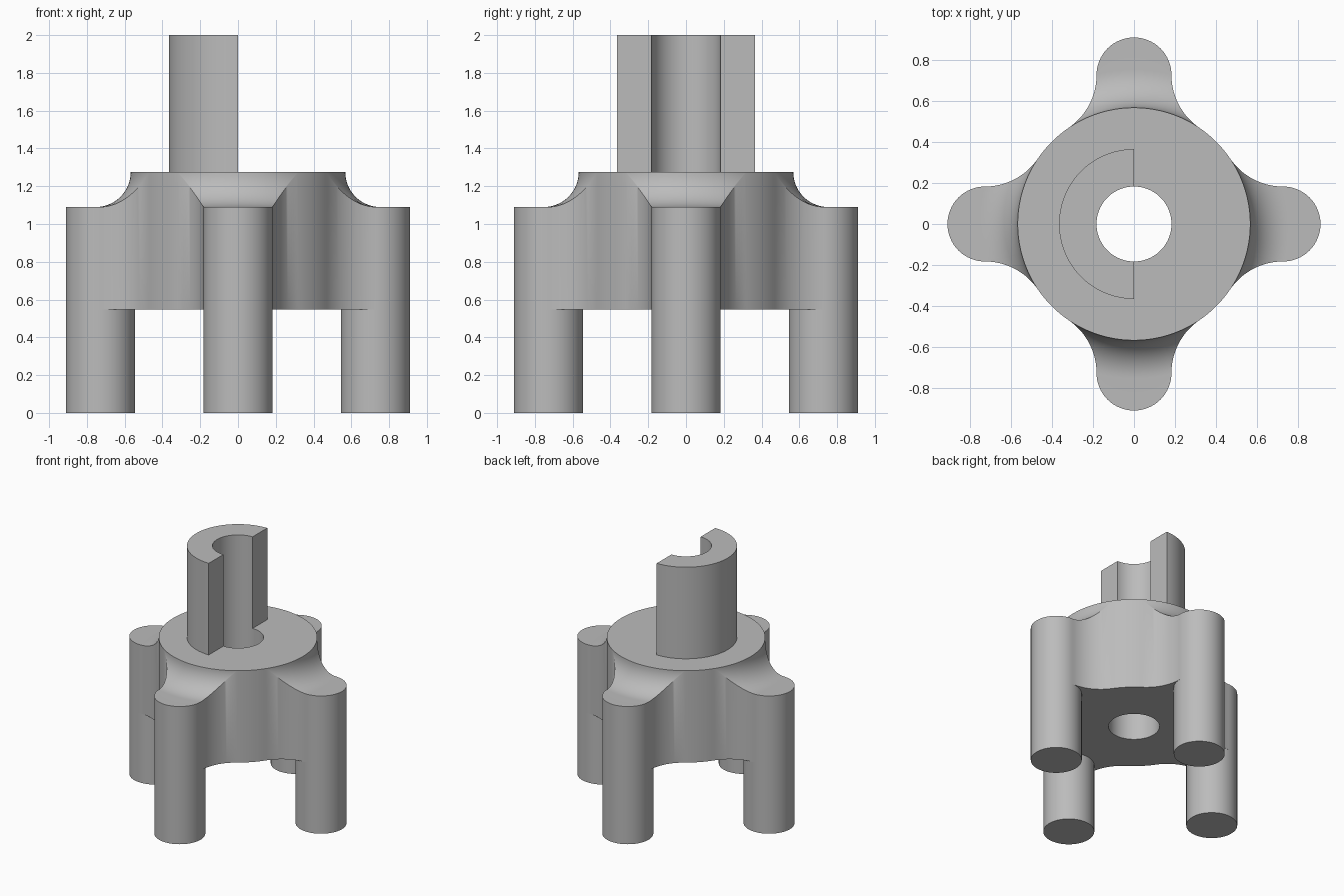
import bpy, bmesh
from math import pi, sin, cos, sqrt, atan2, acos, hypot

cube = bpy.data.objects.get("Cube")
if cube:
    bpy.data.objects.remove(cube, do_unlink=True)

BORE, HUB, LEG, REACH = 0.183, 0.568, 0.183, 0.728
BASE, SHOULDER, DECK, TOP = 0.548, 1.09, 1.275, 2.0
COVE = DECK - SHOULDER

grey = bpy.data.materials.new("plain grey")
grey.use_nodes = True
grey.diffuse_color = (0.5, 0.5, 0.5, 1)
grey.node_tree.nodes["Principled BSDF"].inputs["Base Color"].default_value = (0.5, 0.5, 0.5, 1)


def finish(bm, name):
    bmesh.ops.remove_doubles(bm, verts=bm.verts, dist=0.0002)
    bmesh.ops.recalc_face_normals(bm, faces=bm.faces)
    mesh = bpy.data.meshes.new(name)
    bm.to_mesh(mesh)
    bm.free()
    mesh.materials.append(grey)
    obj = bpy.data.objects.new(name, mesh)
    bpy.context.collection.objects.link(obj)
    bpy.ops.object.select_all(action='DESELECT')
    obj.select_set(True)
    bpy.context.view_layer.objects.active = obj
    bpy.ops.object.shade_smooth_by_angle(angle=pi / 6)
    return obj


def loft(bm, columns, closed):
    """Skin a series of closed cross-sections, capping the ends if open."""
    rows = [[bm.verts.new(p) for p in col] for col in columns]
    pairs = list(zip(rows, rows[1:]))
    if closed:
        pairs.append((rows[-1], rows[0]))
    else:
        bm.faces.new(rows[0])
        bm.faces.new(rows[-1])
    for a, b in pairs:
        for i in range(len(a)):
            j = (i + 1) % len(a)
            bm.faces.new((a[i], a[j], b[j], b[i]))


def arc(cx, cy, r, start, end, n):
    return [(cx + r * cos(start + (end - start) * i / n),
             cy + r * sin(start + (end - start) * i / n)) for i in range(n)]


# Body outline: rounded lobe, blend into hub, hub arc, blend into next lobe
blend = (REACH**2 + LEG**2 - HUB**2) / (2 * (HUB - LEG))
bx, by = REACH, LEG + blend
lean = atan2(by, bx)
quarter = arc(REACH, 0, LEG, -pi / 2, pi / 2, 32)
quarter += arc(bx, by, blend, -pi / 2, lean - pi, 20)
quarter += arc(0, 0, HUB, lean, pi / 2 - lean, 10)
quarter += arc(by, bx, blend, -pi / 2 - lean, -pi, 20)
outline = [(x * cos(k * pi / 2) - y * sin(k * pi / 2),
            x * sin(k * pi / 2) + y * cos(k * pi / 2))
           for k in range(4) for x, y in quarter]


# Body: each radial section has a bore wall, flat deck, cove and outer wall
def body_section(x, y):
    edge = hypot(x, y)
    sweep = acos(max(0, min(1, (HUB + COVE - edge) / COVE)))
    section = [(BORE, BASE), (BORE, DECK)]
    for i in range(15):
        t = sweep * i / 14
        section.append((HUB + COVE * (1 - cos(t)), DECK - COVE * sin(t)))
    section += [(edge, section[-1][1]), (edge, BASE)]
    return [(x / edge * r, y / edge * r, z) for r, z in section]


bm = bmesh.new()
loft(bm, [body_section(x, y) for x, y in outline], True)
finish(bm, "body")

# Four round legs below the lobes
for name, dx, dy in (("left_leg", 1, 0), ("right_leg", -1, 0),
                     ("front_leg", 0, -1), ("back_leg", 0, 1)):
    bm = bmesh.new()
    loops = [[(x + dx * REACH, y + dy * REACH, z)
              for x, y in arc(0, 0, LEG, 0, 2 * pi, 64)] for z in (0, BASE)]
    loft(bm, loops, False)
    finish(bm, name)

# Half collar standing on the deck, open toward the left
bm = bmesh.new()
wall = [(BORE, DECK), (2 * BORE, DECK), (2 * BORE, TOP), (BORE, TOP)]
angles = [pi / 2 + pi * i / 48 for i in range(49)]
loft(bm, [[(r * cos(a), r * sin(a), z) for r, z in wall] for a in angles], False)
finish(bm, "half_collar")
